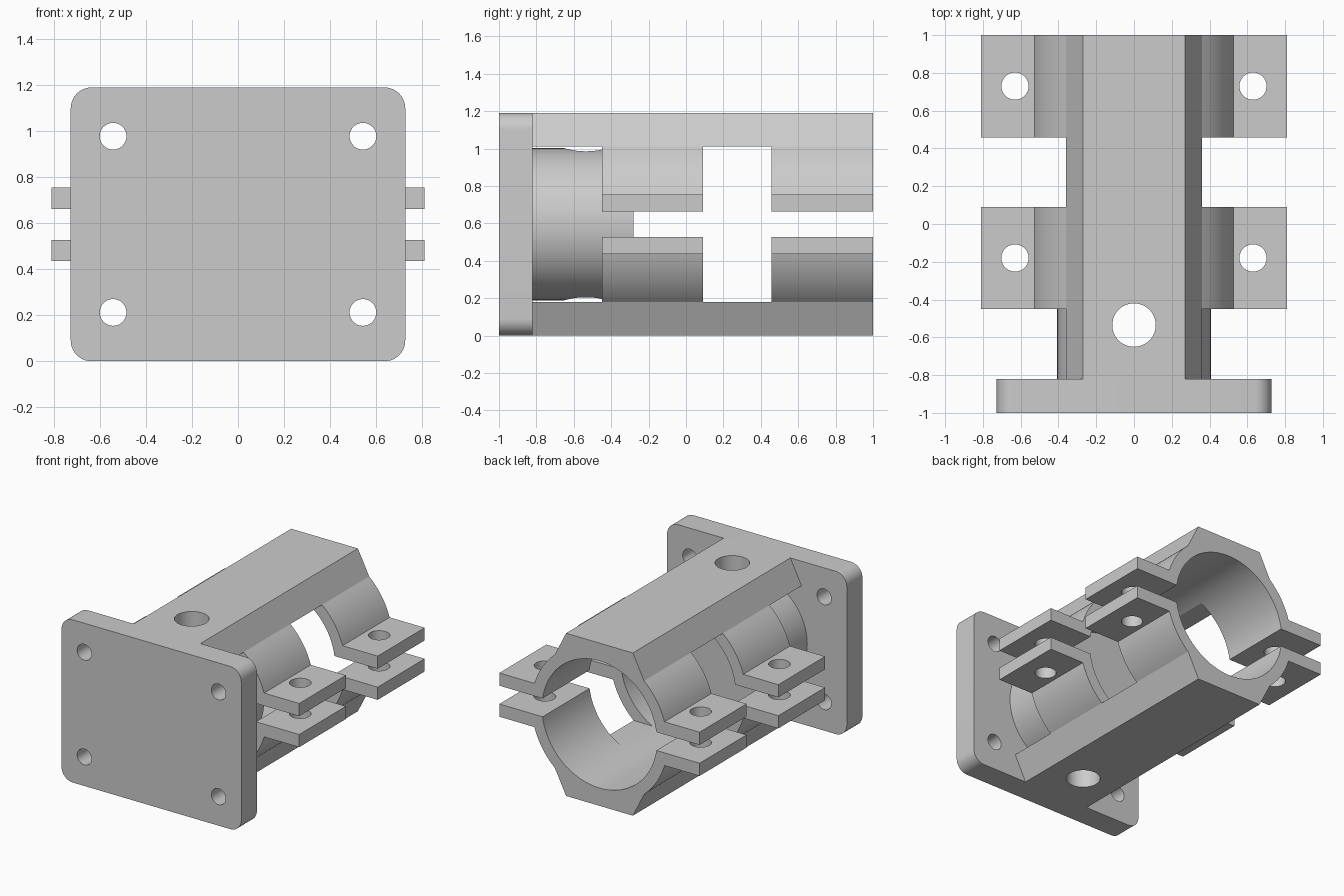
import bpy, bmesh
from math import radians, sin, cos, asin, acos, atan2, pi, sqrt

cube = bpy.data.objects.get("Cube")
if cube:
    bpy.data.objects.remove(cube, do_unlink=True)

grey = bpy.data.materials.new("plain grey")
grey.use_nodes = True
grey.diffuse_color = (0.6, 0.6, 0.6, 1)
grey.node_tree.nodes["Principled BSDF"].inputs["Base Color"].default_value = grey.diffuse_color

MID = 0.595        # height of the bore axis
OUTER, BORE, PLUG = 0.55, 0.465, 0.407
SLIT, EAR = 0.067, 0.16
WINDOW = 0.415     # half height of the side windows
BACK, PLATE_BACK = 1.0, -0.82


def arc(radius, start, end, steps, cx=0, cy=0):
    return [(cx + radius * cos(start + (end - start) * i / steps),
             cy + radius * sin(start + (end - start) * i / steps))
            for i in range(steps + 1)]


def circle(radius, cx=0, cy=0, steps=48):
    return arc(radius, 0, 2 * pi, steps, cx, cy)[:-1]


def prism(name, points, start, end, axis):
    """Extrude a flat outline between two positions along y or z."""
    def place(p, t):
        return (p[0], t, p[1]) if axis == "y" else (p[0], p[1], t)
    bm = bmesh.new()
    face = bm.faces.new([bm.verts.new(place(p, start)) for p in points])
    grown = bmesh.ops.extrude_face_region(bm, geom=[face])
    shift = (0, end - start, 0) if axis == "y" else (0, 0, end - start)
    verts = [g for g in grown["geom"] if isinstance(g, bmesh.types.BMVert)]
    bmesh.ops.translate(bm, vec=shift, verts=verts)
    bmesh.ops.recalc_face_normals(bm, faces=bm.faces)
    mesh = bpy.data.meshes.new(name)
    bm.to_mesh(mesh)
    bm.free()
    obj = bpy.data.objects.new(name, mesh)
    bpy.context.collection.objects.link(obj)
    mesh.materials.append(grey)
    return obj


def cut(obj, cutters):
    """Subtract each cutter, then shade the part."""
    bpy.ops.object.select_all(action="DESELECT")
    obj.select_set(True)
    bpy.context.view_layer.objects.active = obj
    for cutter in cutters:
        mod = obj.modifiers.new("cut", "BOOLEAN")
        mod.operation = "DIFFERENCE"
        mod.solver = "EXACT"
        mod.object = cutter
        bpy.ops.object.modifier_apply(modifier=mod.name)
    bpy.ops.object.shade_smooth_by_angle(angle=radians(15))


# Mounting plate with rounded corners and four screw holes
corner, half_w = 0.09, 0.727
outline = []
for i, (sx, sz) in enumerate([(1, 1), (-1, 1), (-1, -1), (1, -1)]):
    outline += arc(corner, i * pi / 2, (i + 1) * pi / 2, 10,
                   sx * (half_w - corner), MID + sz * (MID - corner))
plate = prism("mounting_plate", outline, -1, PLATE_BACK, "y")
screws = [prism("screw_cutter", circle(0.058, sx * 0.543, MID + sz * 0.383), -1.2, -0.6, "y")
          for sx in (-1, 1) for sz in (-1, 1)]
cut(plate, screws)

# Cutters shared by the body: side windows, cross pin hole, clamp bolt holes
windows = []
for y0, y1 in [(PLATE_BACK - 0.1, -0.45), (0.09, 0.457)]:
    windows.append(prism("window_cutter", [(-1, y0), (1, y0), (1, y1), (-1, y1)],
                         MID - WINDOW, MID + WINDOW, "z"))
pin = prism("pin_cutter", circle(0.115, 0, -0.535), -0.2, 1.4, "z")
bolts = [prism("bolt_cutter", circle(0.072, sx * 0.63, y), 0.3, 0.9, "z")
         for sx in (-1, 1) for y in (-0.18, 0.73)]

# Upper and lower clamp halves: bolt ears, round shell and tapered spine
right = [(0.81, SLIT), (0.81, EAR)]
right += arc(OUTER, asin(EAR / OUTER), asin(WINDOW / OUTER), 10)
right += [(0.27, MID)]
bore_angle = asin(SLIT / BORE)
profile = right + [(-x, z) for x, z in reversed(right)]
profile += arc(BORE, pi - bore_angle, bore_angle, 40)
for name, side in (("upper_clamp", 1), ("lower_clamp", -1)):
    half = prism(name, [(x, MID + side * z) for x, z in profile], PLATE_BACK, BACK, "y")
    cut(half, windows + [pin] + bolts)

# Round plug inside the bore, drilled by the cross pin
plug = prism("inner_plug", circle(PLUG, 0, MID, 64), PLATE_BACK, -0.28, "y")
cut(plug, [pin])

for cutter in screws + windows + bolts + [pin]:
    bpy.data.objects.remove(cutter, do_unlink=True)
